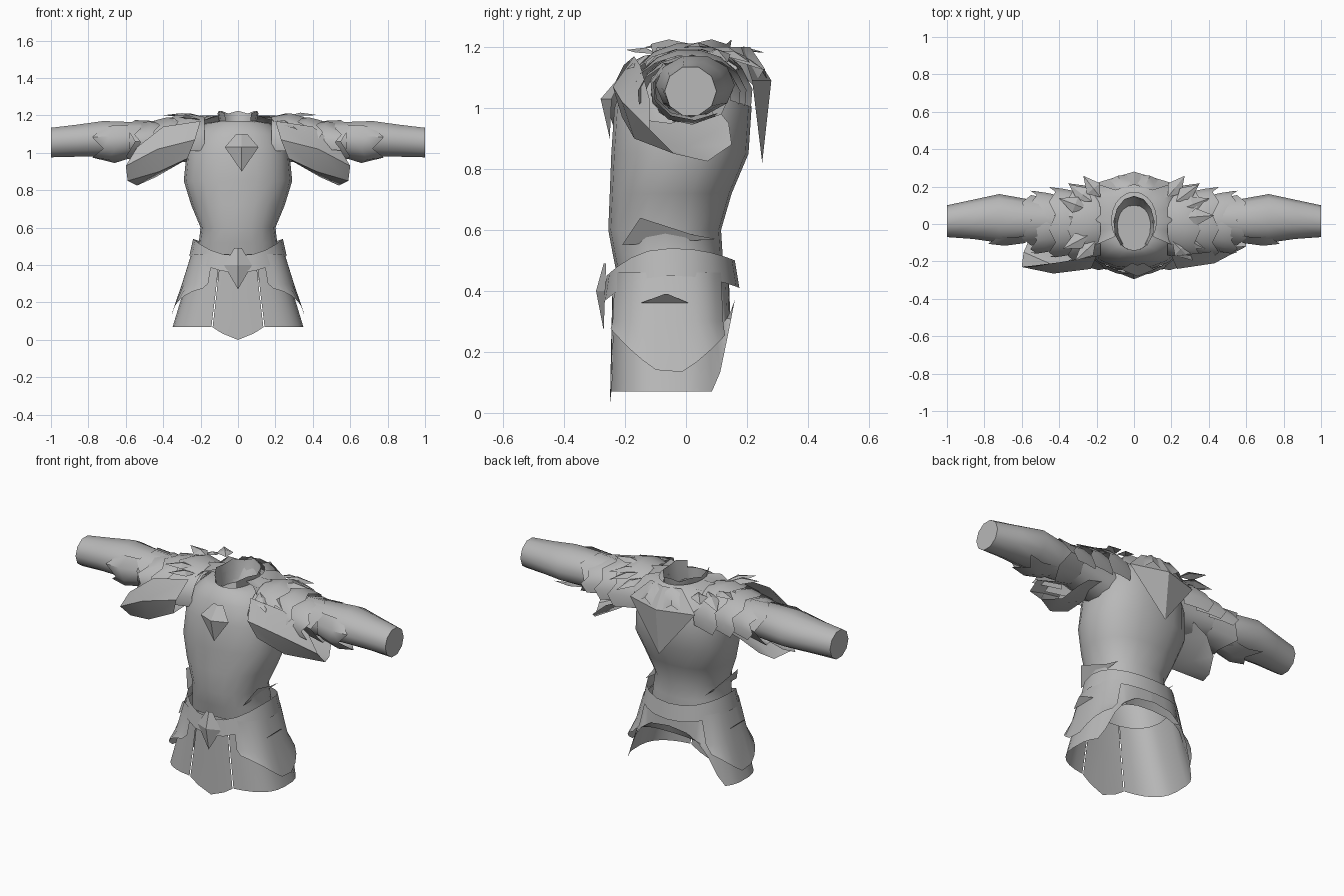
import bpy, bmesh, math, random
from mathutils import Vector

random.seed(4)
cube = bpy.data.objects.get("Cube")
if cube:
    bpy.data.objects.remove(cube, do_unlink=True)

steel = bpy.data.materials.new("grey_steel")
steel.use_nodes = True
GREY = (0.48, 0.48, 0.48, 1)
steel.diffuse_color = GREY
steel.node_tree.nodes["Principled BSDF"].inputs["Base Color"].default_value = GREY


def sheet(name, grid, wrap=False, cap=False, side=1, angle=45):
    """Skin a grid of points; side -1 mirrors it across x."""
    bm = bmesh.new()
    rows = [[bm.verts.new((side * x, y, z)) for x, y, z in row] for row in grid]
    n = len(rows[0])
    for a, b in zip(rows, rows[1:]):
        for j in range(n if wrap else n - 1):
            k = (j + 1) % n
            bm.faces.new((a[j], a[k], b[k], b[j]))
    if cap:
        bm.faces.new(rows[-1])
    bmesh.ops.remove_doubles(bm, verts=bm.verts, dist=0.0005)
    bmesh.ops.recalc_face_normals(bm, faces=bm.faces)
    me = bpy.data.meshes.new(name)
    bm.to_mesh(me)
    bm.free()
    me.materials.append(steel)
    me.shade_smooth()
    me.set_sharp_from_angle(angle=math.radians(angle))
    ob = bpy.data.objects.new(name, me)
    bpy.context.collection.objects.link(ob)


def loft(name, axis, rings, arc=(0, 360), n=16, shift=None, p=1, cap=False, side=1):
    """Rings are (position, centre u, centre v, radius u, radius v) along x or z."""
    wrap = arc[1] - arc[0] == 360
    grid = []
    for i, (pos, cu, cv, ru, rv) in enumerate(rings):
        k = i / (len(rings) - 1)
        row = []
        for j in range(n if wrap else n + 1):
            a = math.radians(arc[0] + (arc[1] - arc[0]) * j / n)
            c, s = math.cos(a), math.sin(a)
            u = cu + ru * math.copysign(abs(c) ** p, c)
            v = cv + rv * math.copysign(abs(s) ** p, s)
            w = pos + (shift(c, s, k, j) if shift else 0)
            row.append((w, u, v) if axis == "x" else (u, v, w))
        grid.append(row)
    sheet(name, grid, wrap, cap, side)


def ridge(name, cx, rows, fold):
    """Pointed plate with a raised centre line; rows are (z, half width, y)."""
    sheet(name, [[(cx - w, y + fold * w, z), (cx, y, z), (cx + w, y + fold * w, z)]
                 for z, w, y in rows], angle=10)


def feather(name, base, aim, width):
    """Folded kite blade starting at base and pointing along aim."""
    b, d = Vector(base), Vector(aim)
    across = d.cross(Vector((0, 0, 1))).normalized() * width
    mid, lift = b + d * 0.4, Vector((0, 0, width * 0.35))
    sheet(name, [[b, b, b], [mid - across, mid + lift, mid + across],
                 [b + d, b + d, b + d]], angle=10)


def jag(size):
    return lambda c, s, k, j: size * k * (j % 2)


# Breastplate with the neck hollow closed just below the collar
loft("torso", "z", [
    (0.42, 0, -0.05, 0.22, 0.17), (0.52, 0, -0.06, 0.21, 0.18),
    (0.6, 0, -0.07, 0.2, 0.185), (0.72, 0, -0.05, 0.25, 0.2),
    (0.85, 0, -0.02, 0.29, 0.225), (1, 0, -0.01, 0.275, 0.225),
    (1.1, 0, 0, 0.24, 0.2), (1.16, 0, 0.01, 0.17, 0.17),
    (1.17, 0, 0, 0.1, 0.14), (1.1, 0, -0.02, 0.09, 0.12)], n=20, p=0.88, cap=True)
loft("collar", "z", [(1.11, 0, -0.01, 0.09, 0.13), (1.16, 0, 0, 0.1, 0.14),
                     (1.21, 0, 0, 0.11, 0.15)], arc=(-50, 230), n=10, shift=jag(0.015))

# Mantle over the upper back and shoulders
loft("mantle", "z", [(1.2, 0, 0.02, 0.12, 0.15), (1.2, 0, 0.02, 0.2, 0.2),
                     (1.13, 0, 0.02, 0.28, 0.25)], arc=(-35, 215), n=14, shift=jag(-0.06))
ridge("back_tail", 0, [(1.2, 0.1, 0.21), (1.09, 0.21, 0.28), (0.82, 0, 0.25)], -0.3)
ridge("chest_pendant", 0.02, [(1.1, 0.03, -0.22), (1.03, 0.09, -0.28), (0.9, 0, -0.25)], 0.4)

# Belt and buckle
loft("belt", "z", [(0.45, 0, -0.05, 0.26, 0.225), (0.54, 0, -0.05, 0.24, 0.21)], n=20, p=0.9,
     shift=lambda c, s, k, j: (-0.09 if s < 0 else -0.04) * s * s)
ridge("buckle", 0, [(0.49, 0.02, -0.27), (0.4, 0.075, -0.295), (0.27, 0, -0.27)], 0.4)

# Skirt front panel with a pointed hem
top, mid, low = (0, -0.05, 0.24, 0.19), (0, -0.05, 0.295, 0.195), (0, -0.045, 0.35, 0.205)
loft("skirt_front", "z", [(0.46, *top), (0.25, *mid), (0.07, *low)], arc=(-105, -75), n=4, p=0.7,
     shift=lambda c, s, k, j: (k == 1) * (0.26 * abs(c) - 0.07))

# Pauldron flap: columns run from front top, under the arm, to the back
FLAP = [
    [(0.2, -0.17, 1.17), (0.23, -0.24, 1.07), (0.27, -0.21, 0.97), (0.3, -0.05, 0.95), (0.3, 0.1, 1)],
    [(0.4, -0.15, 1.14), (0.43, -0.21, 1.02), (0.42, -0.17, 0.9), (0.44, 0, 0.87), (0.42, 0.14, 0.95)],
    [(0.54, -0.12, 1.03), (0.6, -0.12, 0.93), (0.59, -0.04, 0.85), (0.54, 0.07, 0.825), (0.5, 0.15, 0.88)],
]

for side, word in ((1, "left"), (-1, "right")):
    # Skirt side panel whose hem climbs to an open back, and the pointed tasset over it
    loft(word + "_skirt_side", "z", [(0.46, *top), (0.25, *mid), (0.07, *low)],
         arc=(-74, 90), n=14, p=0.7, side=side,
         shift=lambda c, s, k, j: k * k * 0.3 * max(0, s - 0.6) / 0.4)
    loft(word + "_tasset", "z", [(0.46, 0, -0.05, 0.25, 0.195), (0.3, 0, -0.05, 0.3, 0.203),
                                 (0.21, 0, -0.05, 0.355, 0.21)],
         arc=(-66, 52), n=10, p=0.7, side=side,
         shift=lambda c, s, k, j: (k == 1) * (0.17 * abs(s) - 0.09))
    # Small fins on the waist and hip
    sheet(word + "_waist_fin", [[(0.18, -0.21, 0.55), (0.19, 0.1, 0.57)],
                                [(0.23, -0.15, 0.64), (0.2, 0.02, 0.585)]], side=side)
    sheet(word + "_hip_fin", [[(0.28, -0.15, 0.36), (0.28, 0.01, 0.36)],
                              [(0.31, -0.07, 0.39), (0.31, -0.06, 0.39)]], side=side)

    # Sleeve with closed wrist
    loft(word + "_arm", "x", [
        (0.2, 0, 1.04, 0.12, 0.11), (0.45, 0.02, 1.07, 0.1, 0.095),
        (0.58, 0.02, 1.07, 0.115, 0.1), (0.72, 0.03, 1.075, 0.13, 0.1),
        (0.86, 0.025, 1.065, 0.105, 0.09), (1, 0.015, 1.055, 0.085, 0.083)],
        n=10, cap=True, side=side)
    # Jagged elbow guards
    loft(word + "_elbow_guard", "x", [(0.58, 0.01, 1.07, 0.115, 0.1), (0.66, 0.01, 1.06, 0.13, 0.115),
                                      (0.72, 0.02, 1.06, 0.13, 0.1)],
         arc=(130, 310), n=5, shift=jag(0.06), side=side)
    loft(word + "_upper_cuff", "x", [(0.44, 0.02, 1.07, 0.11, 0.1), (0.55, 0.02, 1.06, 0.135, 0.115)],
         n=8, shift=jag(0.05), side=side)

    # Overlapping shoulder plates
    for i in range(3):
        x = 0.18 + 0.1 * i
        ry, rz = 0.2 - 0.02 * i, 0.165 - 0.022 * i
        loft(f"{word}_shoulder_plate_{i}", "x", [
            (x, 0.01, 1.05, ry - 0.02, rz - 0.02), (x + 0.08, 0.01, 1.05, ry, rz),
            (x + 0.14, 0.01, 1.04, ry + 0.01, rz - 0.01)],
            arc=(-15, 195), n=9, shift=jag(0.035), side=side)
    drop = 0 if side > 0 else 0.11
    flap = [[(x, y - drop * r / 2, z) for x, y, z in row] for r, row in enumerate(FLAP)]
    sheet(word + "_pauldron_flap", flap, side=side)

    # Loose blades fanned over the shoulder
    for i in range(7):
        a = math.radians(-60 + 22 * i)
        c, s = math.cos(a), math.sin(a)
        start = (side * (0.14 + 0.13 * c), 0.02 + 0.13 * s, 1.18 + random.uniform(-0.01, 0.02))
        aim = (side * (0.06 + 0.1 * c), 0.12 * s, random.uniform(-0.06, 0.02))
        feather(f"{word}_blade_{i}", start, aim, 0.045)
